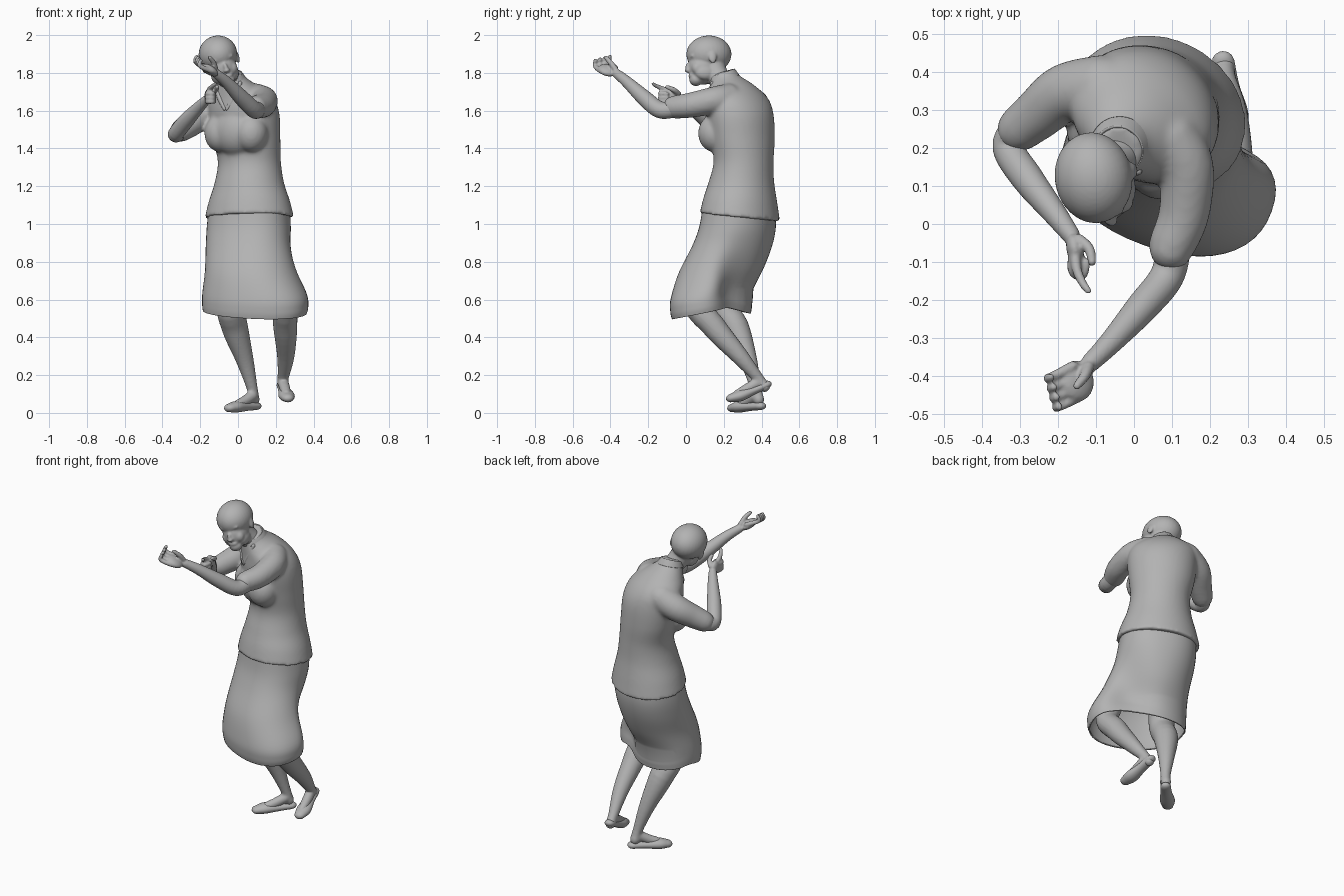
import bpy, bmesh, math
from mathutils import Vector, Matrix, Euler

cube = bpy.data.objects.get("Cube")
if cube:
    bpy.data.objects.remove(cube, do_unlink=True)

GREY = (0.45, 0.45, 0.45, 1)
mat = bpy.data.materials.new("plain grey")
mat.use_nodes = True
mat.diffuse_color = GREY
mat.node_tree.nodes["Principled BSDF"].inputs["Base Color"].default_value = GREY


def smooth(pts, n=5):
    """Catmull-Rom resampling of tuples of any length."""
    p = [pts[0]] + list(pts) + [pts[-1]]
    out = []
    for i in range(1, len(p) - 2):
        for k in range(n):
            t = k / n
            out.append([b + t / 2 * (c - a + t * (2*a - 5*b + 4*c - d + t * (3*(b - c) + d - a)))
                        for a, b, c, d in zip(p[i-1], p[i], p[i+1], p[i+2])])
    out.append(list(pts[-1]))
    return out


def skin(bm, rings, caps=True):
    rows = [[bm.verts.new(co) for co in ring] for ring in rings]
    n = len(rows[0])
    for a, b in zip(rows, rows[1:]):
        for i in range(n):
            bm.faces.new((a[i], a[(i+1) % n], b[(i+1) % n], b[i]))
    if caps:
        bm.faces.new(rows[0][::-1])
        bm.faces.new(rows[-1])


def loft(bm, sections, power=2, segs=48, caps=True):
    """Stacked ovals: z, x, y, half width, half depth, yaw, slope along y."""
    rings = []
    for z, x, y, a, b, yaw, slope in smooth(sections):
        ca, sa = math.cos(math.radians(yaw)), math.sin(math.radians(yaw))
        ring = []
        for i in range(segs):
            w = math.tau * i / segs
            u, v = [r * math.copysign(abs(f(w)) ** (2 / power), f(w))
                    for r, f in ((a, math.cos), (b, math.sin))]
            dy = u * sa + v * ca
            ring.append((x + u * ca - v * sa, y + dy, z + slope * dy))
        rings.append(ring)
    skin(bm, rings, caps)


def limb(bm, pts, flat=1, segs=16):
    """Round-ended tube through points of x, y, z, radius."""
    path = [(Vector(q[:3]), q[3]) for q in smooth(pts)]
    (p0, r0), (p1, r1) = path[0], path[-1]
    d0, d1 = (p0 - path[1][0]).normalized(), (p1 - path[-2][0]).normalized()
    steps = ((0.5, 0.86), (0.8, 0.6), (0.97, 0.25))
    path = ([(p0 + d0 * r0 * s, r0 * k) for s, k in reversed(steps)] + path
            + [(p1 + d1 * r1 * s, r1 * k) for s, k in steps])
    last = len(path) - 1
    tangents = [(path[min(i+1, last)][0] - path[max(i-1, 0)][0]).normalized()
                for i in range(last + 1)]
    axes = Matrix.Identity(3)
    ref = min(axes, key=lambda ax: max(abs(t.dot(ax)) for t in tangents))
    if flat != 1:
        ref = Vector((0, 0, 1))
    rings = []
    for (p, r), t in zip(path, tangents):
        u = t.cross(ref).normalized()
        v = u.cross(t)
        rings.append([p + r * (u * math.cos(w) + v * flat * math.sin(w))
                      for w in (math.tau * i / segs for i in range(segs))])
    skin(bm, rings)


def ball(bm, centre, radii, frame=Matrix.Identity(4), rot=(0, 0, 0)):
    m = (frame @ Matrix.Translation(centre) @ Euler(rot).to_matrix().to_4x4()
         @ Matrix.Diagonal((*radii, 1)))
    bmesh.ops.create_uvsphere(bm, u_segments=32, v_segments=20, radius=1, matrix=m)


def finish(bm, name, voxel=None, rounds=3, thickness=None):
    bmesh.ops.recalc_face_normals(bm, faces=bm.faces)
    me = bpy.data.meshes.new(name)
    bm.to_mesh(me)
    bm.free()
    me.materials.append(mat)
    me.shade_smooth()
    ob = bpy.data.objects.new(name, me)
    bpy.context.collection.objects.link(ob)
    if voxel:
        m = ob.modifiers.new("fuse", 'REMESH')
        m.mode, m.voxel_size, m.use_smooth_shade = 'VOXEL', voxel, True
        m = ob.modifiers.new("soften", 'SMOOTH')
        m.factor, m.iterations = 0.5, rounds
    if thickness:
        ob.modifiers.new("cloth", 'SOLIDIFY').thickness = thickness


# Shirt: trunk, draped bust and short sleeves fused together
bm = bmesh.new()
loft(bm, [(1.035, .06, .285, .242, .206, -25, -.1), (1.12, .06, .288, .22, .191, -25, -.08),
          (1.22, .06, .293, .187, .17, -28, 0), (1.33, .06, .305, .172, .153, -32, 0),
          (1.45, .045, .3, .188, .16, -35, 0), (1.58, .03, .285, .2, .167, -35, 0),
          (1.665, .012, .272, .19, .147, -35, 0), (1.725, -.008, .24, .13, .112, -35, .1),
          (1.77, -.03, .208, .08, .075, -35, .2), (1.805, -.042, .193, .062, .06, -35, .3)])
for x, y in ((.07, .152), (-.09, .25)):
    ball(bm, (x, y, 1.48), (.088, .088, .1))
ball(bm, (-.01, .208, 1.49), (.14, .1, .13), rot=(0, 0, math.radians(-33)))
limb(bm, [(.09, .23, 1.665, .08), (.137, .15, 1.655, .073), (.132, .03, 1.63, .067), (.102, -.05, 1.62, .062),
          (.098, -.062, 1.62, .06)], segs=24)
limb(bm, [(-.08, .36, 1.63, .085), (-.18, .345, 1.58, .077), (-.25, .29, 1.53, .068), (-.3, .25, 1.495, .061)], segs=24)
finish(bm, "shirt", voxel=.01, rounds=8)

# Collar band and the two lapels of the open neck
bm = bmesh.new()
loft(bm, [(1.765, -.034, .203, .082, .078, -35, .3), (1.785, -.038, .198, .073, .07, -35, .32),
          (1.8, -.042, .193, .066, .064, -35, .35)], caps=False)
finish(bm, "collar", thickness=.008)
for name, pts in {"right_lapel": [(-.1, .21, 1.745, .012), (-.1, .185, 1.68, .015), (-.07, .155, 1.61, .01)],
                  "left_lapel": [(.01, .14, 1.745, .012), (-.015, .137, 1.68, .015), (-.057, .147, 1.61, .01)]}.items():
    bm = bmesh.new()
    limb(bm, pts)
    finish(bm, name)

# Skirt, open below, sinking in behind the forward knee
bm = bmesh.new()
loft(bm, [(1.08, .06, .28, .217, .18, -25, 0), (.98, .06, .272, .226, .191, -24, 0),
          (.88, .062, .243, .232, .202, -22, 0), (.75, .075, .185, .25, .215, -20, .05),
          (.63, .09, .138, .283, .202, -20, .12), (.57, .092, .133, .287, .197, -20, .17),
          (.535, .09, .135, .282, .19, -20, .19)], power=2.25, caps=False)
hollow = Vector((.28, .29, .7))
for v in bm.verts:
    d = v.co - hollow
    pull = math.exp(-(d.xy.length / .13) ** 2 - (d.z / .2) ** 2)
    v.co += Vector((-.045, -.06, 0)) * pull
    if v.co.z < .65:
        v.co.z -= .4 * max(0, v.co.y - .22)
finish(bm, "skirt", thickness=.008)

# Legs with bare insteps
legs = {
    "left_leg": [(.17, .2, .9, .085), (.24, .05, .61, .066), (.25, .145, .46, .064), (.253, .285, .3, .046),
                 (.238, .385, .18, .029), (.236, .415, .14, .03)],
    "right_leg": [(-.02, .27, .9, .09), (-.045, .19, .6, .074), (-.016, .265, .45, .07), (.036, .33, .28, .047),
                  (.075, .37, .13, .029), (.085, .385, .07, .03)],
}
insteps = {"left_leg": [(.237, .39, .165, .03), (.25, .32, .125, .028), (.257, .27, .094, .026)],
           "right_leg": [(.075, .365, .09, .03), (.035, .325, .062, .028), (0, .29, .044, .026)]}
for name, pts in legs.items():
    bm = bmesh.new()
    limb(bm, pts, segs=24)
    limb(bm, insteps[name])
    finish(bm, name, voxel=.008)

# Flat shoes
shoes = {"left_shoe": [(.234, .425, .148, .03), (.245, .36, .12, .032), (.257, .29, .092, .043), (.263, .245, .08, .034)],
         "right_shoe": [(.095, .395, .036, .03), (.05, .345, .034, .033), (-.01, .285, .032, .043), (-.04, .252, .027, .034)]}
for name, pts in shoes.items():
    bm = bmesh.new()
    limb(bm, pts, flat=.7, segs=24)
    finish(bm, name)

# Left arm reaching forward, palm up with curled fingers
bm = bmesh.new()
limb(bm, [(.125, .03, 1.625, .046), (.105, -.06, 1.61, .046), (.085, -.14, 1.605, .045), (.02, -.22, 1.667, .042),
          (-.06, -.31, 1.75, .031), (-.115, -.365, 1.795, .025)], segs=24)
ball(bm, (-.15, -.412, 1.815), (.05, .054, .024), rot=(-.15, .55, 0))
for i in range(4):
    base = Vector((-.19, -.385, 1.845)).lerp(Vector((-.168, -.462, 1.825)), i / 3)
    limb(bm, [(*(base + Vector(o)), r) for o, r in
              (((.03, .012, -.016), .014), ((-.012, -.01, 0), .013), ((-.036, -.02, .016), .012), ((-.028, -.018, .042), .01))])
limb(bm, [(-.12, -.375, 1.82, .016), (-.13, -.4, 1.855, .014), (-.15, -.425, 1.882, .011)])
finish(bm, "left_arm", voxel=.006, rounds=2)

# Right arm bent up, index finger pointing
bm = bmesh.new()
limb(bm, [(-.25, .29, 1.53, .048), (-.3, .25, 1.495, .047), (-.33, .2, 1.475, .042), (-.28, .12, 1.54, .042),
          (-.21, .03, 1.615, .032), (-.165, -.03, 1.66, .024)], segs=24)
ball(bm, (-.155, -.068, 1.675), (.022, .045, .042), rot=(.3, 0, .2))
limb(bm, [(-.155, -.08, 1.7, .014), (-.15, -.12, 1.715, .013), (-.135, -.155, 1.73, .011), (-.12, -.175, 1.742, .009)])
for i in range(3):
    z = 1.69 - i * .021
    limb(bm, [(-.16, -.08, z, .013), (-.16, -.125, z, .013), (-.135, -.135, z, .012), (-.125, -.1, z, .011)])
limb(bm, [(-.145, -.04, 1.69, .015), (-.118, -.065, 1.71, .014), (-.11, -.1, 1.725, .011)])
finish(bm, "right_arm", voxel=.006, rounds=2)

# Bald head, tilted, with neck and features
bm = bmesh.new()
frame = (Matrix.Translation((-.096, .113, 1.87))
         @ Euler((0, math.radians(-17), math.radians(10))).to_matrix().to_4x4())
features = [((0, .01, .03), (.102, .12, .099)), ((0, -.025, -.045), (.073, .08, .09)),
            ((0, -.066, -.112), (.038, .036, .032)), ((0, -.104, -.046), (.012, .018, .028)),
            ((0, -.107, -.06), (.018, .018, .012)), ((0, -.09, -.09), (.028, .016, .014))]
for s in (1, -1):
    features += [((s * .03, -.086, .006), (.03, .014, .011)), ((s * .038, -.064, -.058), (.03, .03, .035)),
                 ((s * .094, .012, -.012), (.012, .022, .036)), ((s * .042, -.02, -.08), (.032, .06, .045))]
for centre, radii in features:
    ball(bm, centre, radii, frame)
limb(bm, [(0, .225, 1.68, .06), (-.03, .195, 1.74, .058), (-.065, .157, 1.8, .062), (-.09, .137, 1.86, .066)], segs=24)
finish(bm, "head", voxel=.006, rounds=5)
